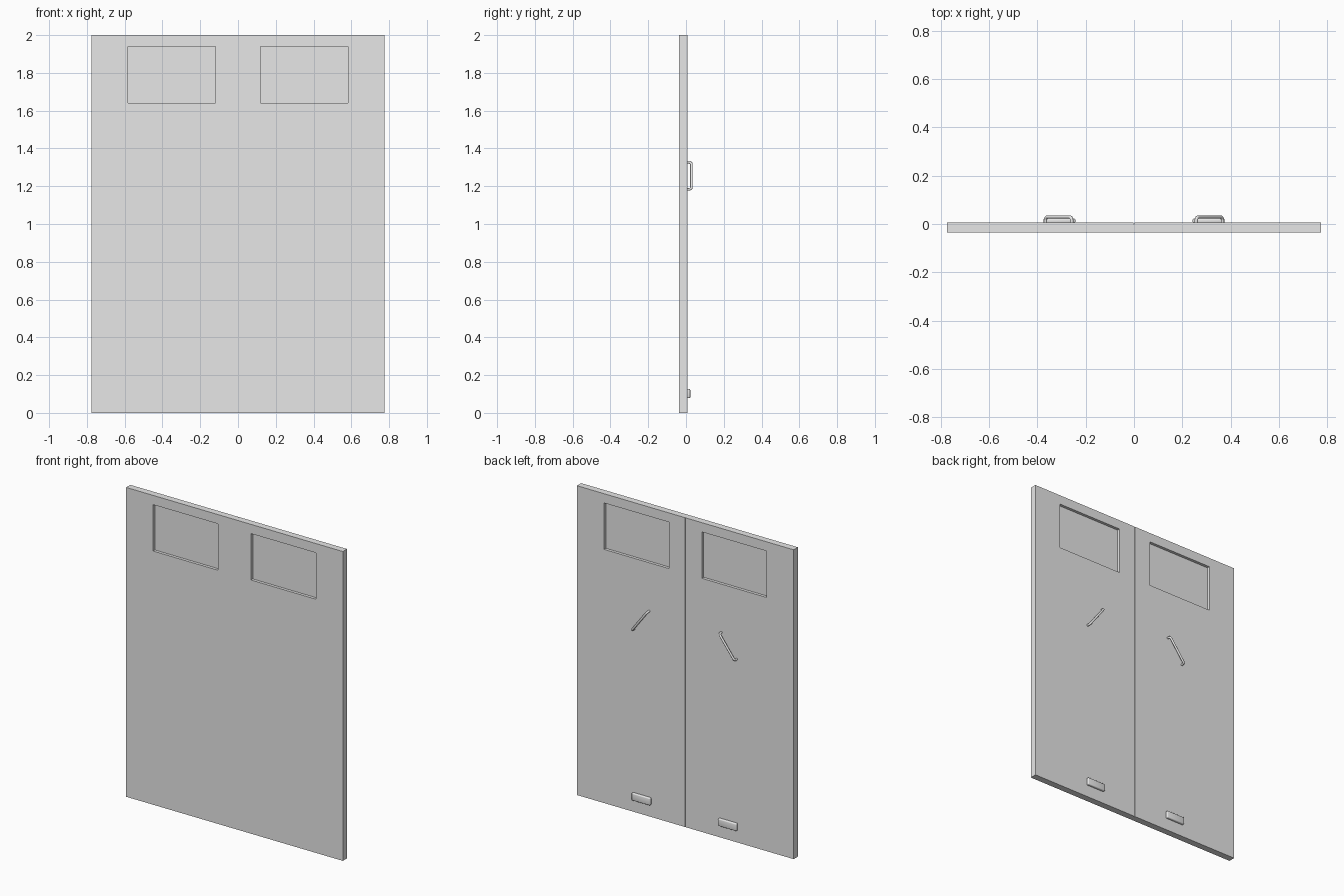
import bpy, bmesh, math
from mathutils import Vector

if "Cube" in bpy.data.objects:
    bpy.data.objects.remove(bpy.data.objects["Cube"])

grey = bpy.data.materials.new("light grey")
grey.diffuse_color = (0.8, 0.8, 0.8, 1)
grey.use_nodes = True
grey.node_tree.nodes["Principled BSDF"].inputs["Base Color"].default_value = grey.diffuse_color

FRONT, BACK = -0.036, 0.007      # door faces along y


def box(name, lo, hi):
    """Axis-aligned box between two corners."""
    lo, hi = Vector(lo), Vector(hi)
    bm = bmesh.new()
    bmesh.ops.create_cube(bm, size=1)
    for v in bm.verts:
        v.co = Vector((lo[i] + (v.co[i] + 0.5) * (hi[i] - lo[i]) for i in range(3)))
    mesh = bpy.data.meshes.new(name)
    bm.to_mesh(mesh)
    bm.free()
    mesh.materials.append(grey)
    ob = bpy.data.objects.new(name, mesh)
    bpy.context.collection.objects.link(ob)
    return ob


def activate(ob):
    bpy.ops.object.select_all(action='DESELECT')
    ob.select_set(True)
    bpy.context.view_layer.objects.active = ob


def cut(target, cutter):
    """Subtract the cutter and discard it."""
    mod = target.modifiers.new("cut", 'BOOLEAN')
    mod.object, mod.operation, mod.solver = cutter, 'DIFFERENCE', 'EXACT'
    cutter.hide_render = True
    activate(target)
    bpy.ops.object.modifier_apply(modifier=mod.name)
    bpy.data.objects.remove(cutter)


def pull_handle(name, side):
    """Slanted tube handle: two short legs joined by a rounded bar."""
    top = Vector((side * 0.258, 0, 1.327))
    low = Vector((side * 0.367, 0, 1.183))
    along = (low - top).normalized()
    root, out, bend = BACK - 0.003, 0.029, 0.014
    path = []
    for end, inward in ((top, along), (low, -along)):
        leg = [end + Vector((0, root, 0))]
        for k in range(6):
            a = k / 5 * math.pi / 2
            leg.append(end + inward * bend * (1 - math.cos(a))
                       + Vector((0, out - bend + bend * math.sin(a), 0)))
        path += leg if end is top else leg[::-1]
    curve = bpy.data.curves.new(name, 'CURVE')
    curve.dimensions = '3D'
    curve.bevel_depth, curve.bevel_resolution = 0.007, 3
    curve.use_fill_caps = True
    spline = curve.splines.new('POLY')
    spline.points.add(len(path) - 1)
    for p, co in zip(spline.points, path):
        p.co = (*co, 1)
    curve.materials.append(grey)
    ob = bpy.data.objects.new(name, curve)
    bpy.context.collection.objects.link(ob)
    activate(ob)
    bpy.ops.object.convert(target='MESH')
    bpy.ops.object.shade_smooth_by_angle(angle=math.radians(50))


# Door slab with a shallow centre seam on the back
door = box("door_leaves", (-0.775, FRONT, 0), (0.775, BACK, 2))
cut(door, box("seam_cutter", (-0.002, BACK - 0.006, -0.1), (0.002, 0.1, 2.1)))

for side, label in ((-1, "left"), (1, "right")):
    # Window opening and its thin pane
    x0, x1 = sorted((side * 0.118, side * 0.582))
    cut(door, box("window_cutter", (x0, -0.2, 1.64), (x1, 0.2, 1.94)))
    mid = (FRONT + BACK) / 2
    box("window_pane_" + label, (x0, mid - 0.003, 1.64), (x1, mid + 0.003, 1.94))

    # Slanted pull handle
    pull_handle("pull_handle_" + label, side)

    # Rounded foot block near the floor
    x0, x1 = sorted((side * 0.243, side * 0.375))
    block = box("foot_block_" + label, (x0, BACK - 0.004, 0.078), (x1, 0.023, 0.126))
    mod = block.modifiers.new("round", 'BEVEL')
    mod.width, mod.segments = 0.006, 3
    activate(block)
    bpy.ops.object.modifier_apply(modifier=mod.name)
    bpy.ops.object.shade_smooth_by_angle(angle=math.radians(60))
